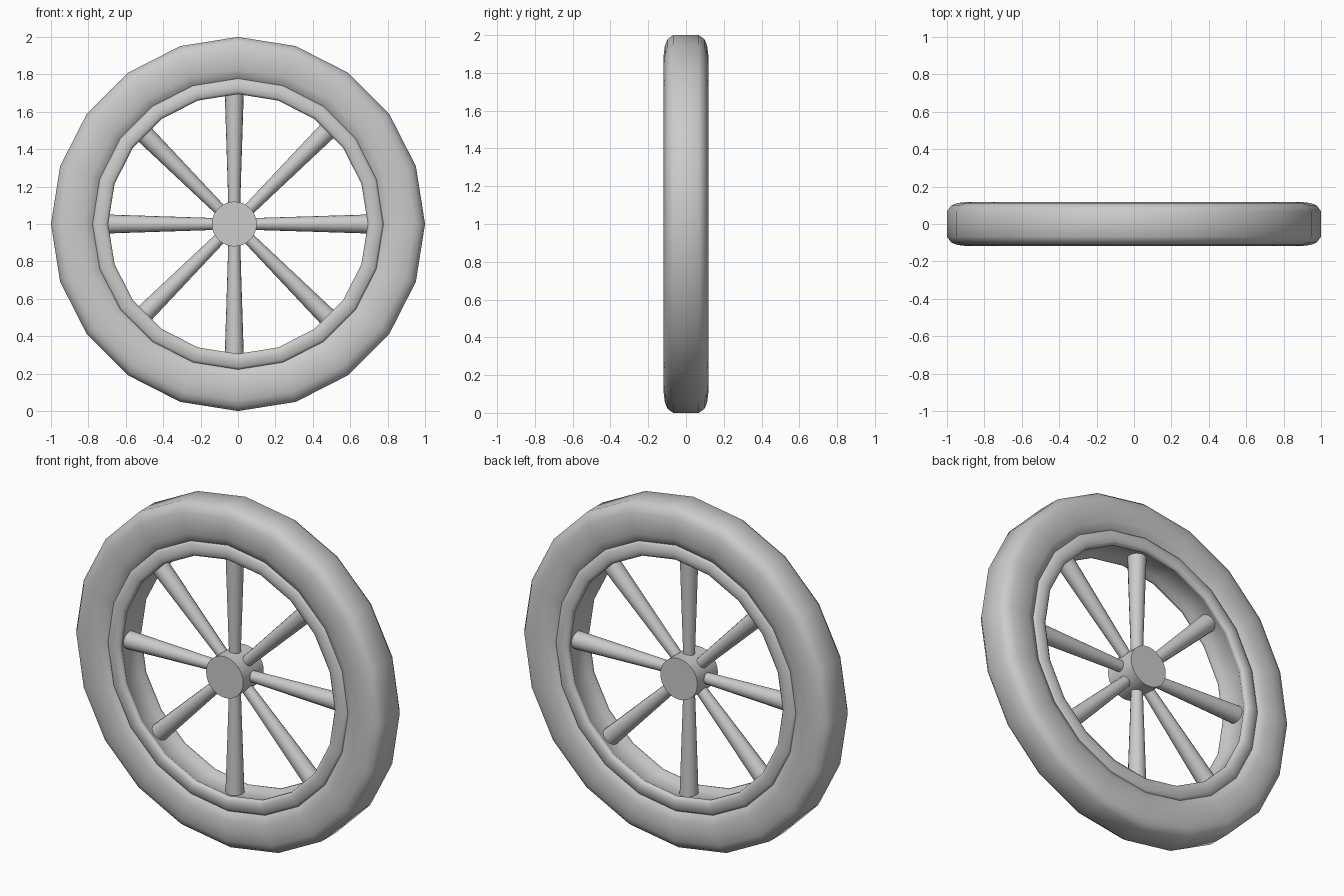
import bpy, bmesh
from math import sin, cos, pi, radians
from mathutils import Matrix, Vector

if "Cube" in bpy.data.objects:
    bpy.data.objects.remove(bpy.data.objects["Cube"])


def make_object(name, bm, angle=50):
    bmesh.ops.recalc_face_normals(bm, faces=bm.faces)
    mesh = bpy.data.meshes.new(name)
    bm.to_mesh(mesh)
    bm.free()
    obj = bpy.data.objects.new(name, mesh)
    bpy.context.collection.objects.link(obj)
    bpy.ops.object.select_all(action='DESELECT')
    obj.select_set(True)
    bpy.context.view_layer.objects.active = obj
    bpy.ops.object.shade_smooth_by_angle(angle=radians(angle))
    return obj


def ring(name, half_profile, sides=20):
    """Sweep a closed (radius, y) profile, mirrored in y, around the axle."""
    profile = half_profile + [(r, -y) for r, y in reversed(half_profile)]
    bm = bmesh.new()
    loops = []
    for i in range(sides):
        a = 2 * pi * i / sides
        loops.append([bm.verts.new((r * cos(a), y, 1 + r * sin(a))) for r, y in profile])
    n = len(profile)
    for i in range(sides):
        p, q = loops[i], loops[(i + 1) % sides]
        for j in range(n):
            k = (j + 1) % n
            bm.faces.new((p[j], p[k], q[k], q[j]))
    return make_object(name, bm, 80)


def rod(name, start, end, r1, r2, sides):
    """Cylinder or cone frustum between two points."""
    start, end = Vector(start), Vector(end)
    d = end - start
    mat = Matrix.Translation((start + end) / 2) @ d.to_track_quat('Z', 'Y').to_matrix().to_4x4()
    bm = bmesh.new()
    bmesh.ops.create_cone(bm, cap_ends=True, segments=sides, radius1=r1,
                          radius2=r2, depth=d.length, matrix=mat)
    return make_object(name, bm)


# Tyre: rounded outer ring
ring("tyre", [(0.76, 0.07), (0.78, 0.096), (0.825, 0.115), (0.895, 0.118),
              (0.945, 0.112), (0.978, 0.098), (1.0, 0.068)])

# Rim: rolled lips with a shallow channel between them
ring("rim", [(0.71, 0.055), (0.694, 0.08), (0.694, 0.095), (0.708, 0.106),
             (0.735, 0.108), (0.765, 0.102), (0.782, 0.09), (0.775, 0.06)])

# Hub: short axle barrel, slightly off centre
hx = -0.02
rod("hub", (hx, -0.095, 1), (hx, 0.095, 1), 0.12, 0.12, 32)

# Spokes: widen towards the rim
for i in range(8):
    a = i * pi / 4
    d = Vector((cos(a), 0, sin(a)))
    c = Vector((hx, 0, 1))
    reach = 0.706 - hx * cos(a)
    rod(f"spoke_{i + 1}", c + d * 0.08, c + d * reach, 0.031, 0.051, 16)
